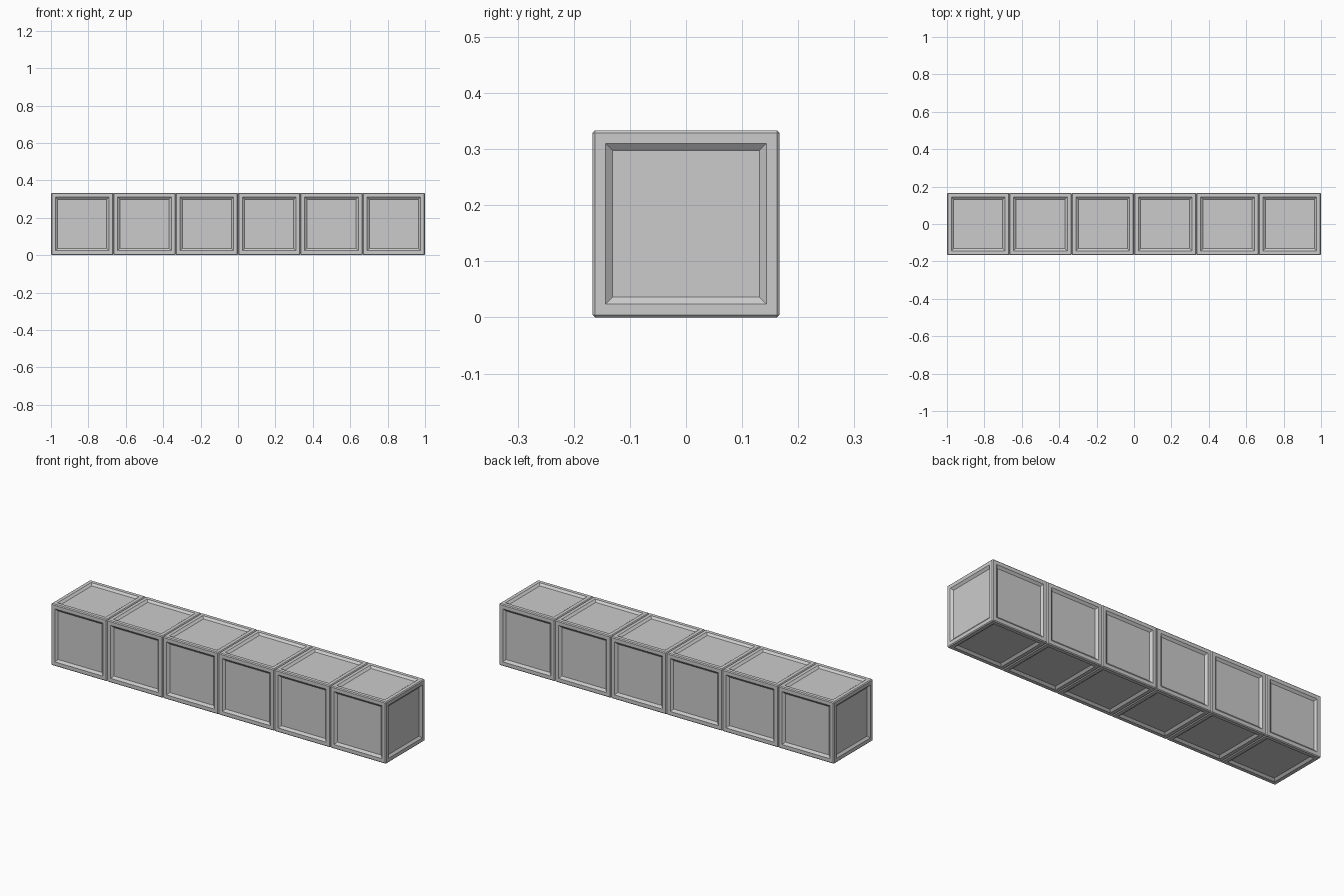
import bpy, bmesh

if "Cube" in bpy.data.objects:
    bpy.data.objects.remove(bpy.data.objects["Cube"])

COUNT = 6
SIZE = 2 / COUNT
EDGE = 0.0045     # chamfer width
FRAME = 0.0235    # frame width measured from the block side
SLOPE = 0.0125    # sloped border around the sunken panel
DEPTH = 0.010


def make_block(name, x):
    bm = bmesh.new()
    bmesh.ops.create_cube(bm, size=SIZE)
    # chamfered edges
    bmesh.ops.bevel(bm, geom=bm.edges[:], offset=EDGE, segments=1,
                    affect='EDGES', profile=0.5)
    # sunken panel on each of the six sides
    sides = [f for f in bm.faces if f.calc_area() > 0.5 * SIZE ** 2]
    bmesh.ops.inset_individual(bm, faces=sides, thickness=FRAME - EDGE,
                               use_even_offset=True)
    bmesh.ops.inset_individual(bm, faces=sides, thickness=SLOPE,
                               depth=-DEPTH, use_even_offset=True)
    bmesh.ops.recalc_face_normals(bm, faces=bm.faces[:])
    mesh = bpy.data.meshes.new(name)
    bm.to_mesh(mesh)
    bm.free()
    obj = bpy.data.objects.new(name, mesh)
    obj.location = (x, 0, SIZE / 2)
    bpy.context.collection.objects.link(obj)


# row of identical panelled blocks
for i in range(COUNT):
    make_block(f"panelled_block_{i + 1}", -1 + SIZE * (i + 0.5))
